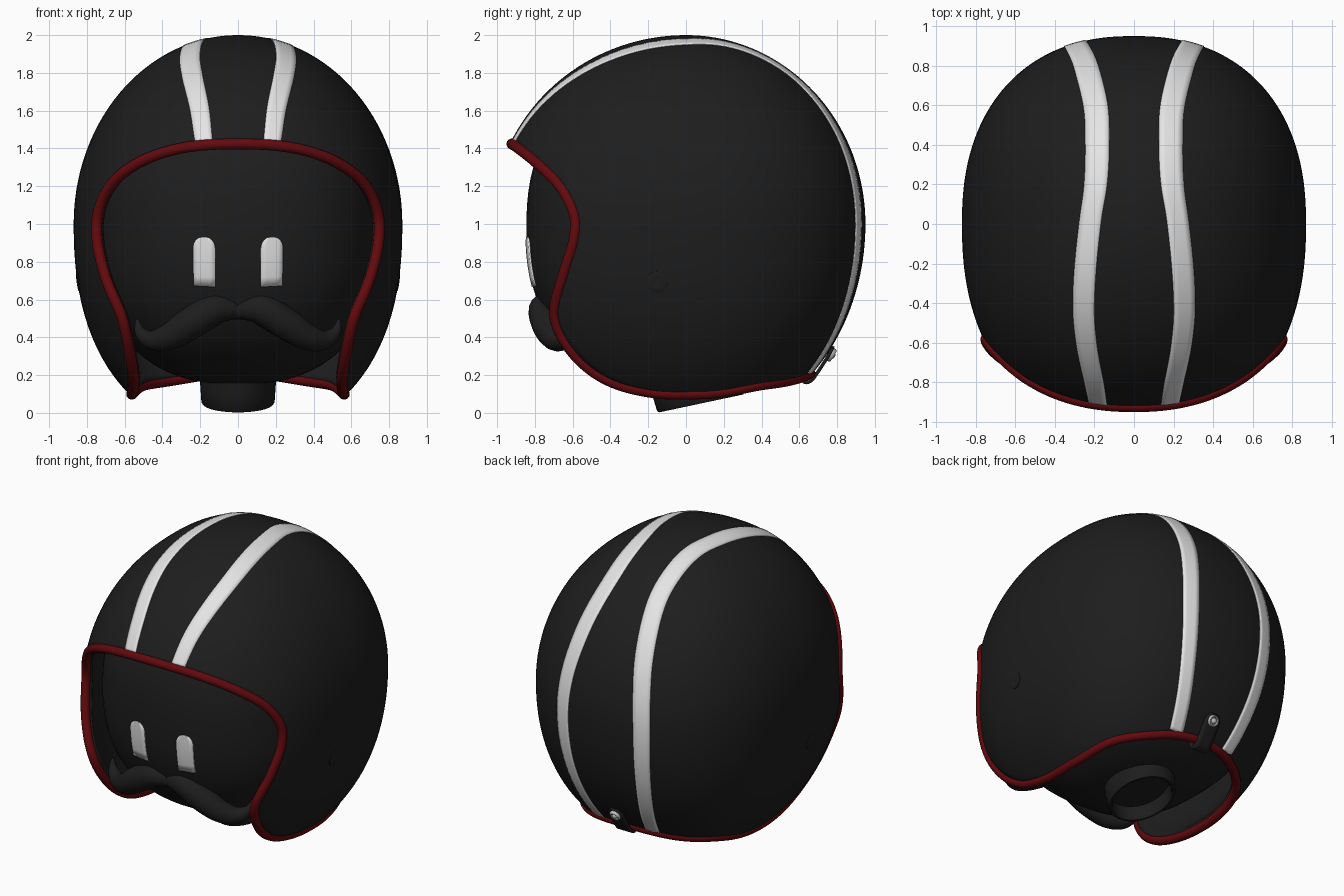
import bpy, bmesh, math
from mathutils import Vector, Matrix

if "Cube" in bpy.data.objects:
    bpy.data.objects.remove(bpy.data.objects["Cube"])

def mat(name, rgb):
    m = bpy.data.materials.new(name)
    m.diffuse_color = (*rgb, 1)
    m.use_nodes = True
    m.node_tree.nodes["Principled BSDF"].inputs["Base Color"].default_value = m.diffuse_color
    return m

BLACK = mat("charcoal", (0.0125, 0.0125, 0.0125))
WHITE = mat("off_white", (0.78, 0.78, 0.78))
RED = mat("dark_red", (0.125, 0.003, 0.004))
STEEL = mat("steel", (0.5, 0.5, 0.5))

C = Vector((0, 0, 1.0))      # shell centre
HC = Vector((0, -0.015, 0.98))  # head centre

def radial(d, rx, ry, rz, p, q):
    """Distance to a rounded superellipsoid along direction d."""
    a = (abs(d.x / rx) ** p + abs(d.y / ry) ** p) ** (1 / p)
    return (a ** q + abs(d.z / rz) ** q) ** (-1 / q)

def on_shell(p, off=0.0):
    d = (Vector(p) - C).normalized()
    w = d.x ** 2 / max(d.x ** 2 + d.y ** 2, 1e-9)
    q = 2 + 0.3 * w if d.z < 0 else 2
    front = 1.03 + 0.17 * max(-d.z, 0)
    r = radial(d, 0.87, front if d.y < 0 else 0.95, 1.0 if d.z > 0 else 1.115, 2.3, q)
    return C + d * (r + off)

def on_head(p, off=0.0):
    d = (Vector(p) - HC).normalized()
    return HC + d * (radial(d, 0.76, 0.83, 0.83, 2.5, 2.4) + off)

def spline(pts, n, closed=False):
    """Catmull-Rom through points of any dimension."""
    P = [Vector(p) for p in pts]
    k = len(P)
    get = (lambda i: P[i % k]) if closed else (lambda i: P[min(max(i, 0), k - 1)])
    out = []
    for i in range(k if closed else k - 1):
        a, b, c, d = get(i - 1), get(i), get(i + 1), get(i + 2)
        for j in range(n):
            t = j / n
            out.append(0.5 * (2 * b + (c - a) * t + (2 * a - 5 * b + 4 * c - d) * t * t
                              + (3 * b - a - 3 * c + d) * t ** 3))
    if not closed:
        out.append(P[-1].copy())
    return out

def finish(ob, m, angle=45):
    ob.data.materials.clear()
    ob.data.materials.append(m)
    bpy.ops.object.select_all(action='DESELECT')
    ob.select_set(True)
    bpy.context.view_layer.objects.active = ob
    bpy.ops.object.shade_smooth_by_angle(angle=math.radians(angle))
    return ob

def from_bm(name, bm, m, centre=None, solid=0.0):
    """Turn a bmesh into an object, facing away from centre, optionally thickened inward."""
    bm.normal_update()
    if centre is not None and sum(f.normal.dot(f.calc_center_median() - centre) for f in bm.faces) < 0:
        bmesh.ops.reverse_faces(bm, faces=bm.faces[:])
    me = bpy.data.meshes.new(name)
    bm.to_mesh(me)
    bm.free()
    ob = bpy.data.objects.new(name, me)
    bpy.context.collection.objects.link(ob)
    finish(ob, m)
    if solid:
        s = ob.modifiers.new("thickness", 'SOLIDIFY')
        s.thickness, s.offset = solid, -1
    return ob

def grid(name, rows, m, centre, solid=0.0, wrap=False):
    bm = bmesh.new()
    V = [[bm.verts.new(p) for p in r] for r in rows]
    n = len(rows[0])
    for a, b in zip(V, V[1:]):
        for i in range(n if wrap else n - 1):
            j = (i + 1) % n
            bm.faces.new((a[i], a[j], b[j], b[i]))
    bmesh.ops.remove_doubles(bm, verts=bm.verts[:], dist=1e-5)
    return from_bm(name, bm, m, centre, solid)

def tube(name, pts, radii, m, closed=False, res=5):
    cu = bpy.data.curves.new(name, 'CURVE')
    cu.dimensions, cu.bevel_depth, cu.bevel_resolution, cu.use_fill_caps = '3D', 1.0, res, True
    sp = cu.splines.new('POLY')
    sp.points.add(len(pts) - 1)
    for q, p, r in zip(sp.points, pts, radii):
        q.co, q.radius = (*p, 1), r
    sp.use_cyclic_u = closed
    ob = bpy.data.objects.new(name, cu)
    bpy.context.collection.objects.link(ob)
    bpy.ops.object.select_all(action='DESELECT')
    ob.select_set(True)
    bpy.context.view_layer.objects.active = ob
    bpy.ops.object.convert(target='MESH')
    return finish(bpy.context.object, m, 60)

# Rim line of the shell: brow, cheek, ear flap, nape
half = [(0, -.935, 1.43), (.3, -.895, 1.405), (.52, -.80, 1.33), (.67, -.675, 1.21), (.735, -.59, 1.06),
        (.73, -.58, .92), (.68, -.625, .74), (.62, -.70, .5), (.60, -.62, .27), (.585, -.44, .12),
        (.58, -.18, .07), (.57, .1, .085), (.49, .4, .15), (.25, .6, .198), (0, .66, .205)]
loop = half + [(-x, y, z) for x, y, z in half[-2:0:-1]]
rim = [on_shell(p) for p in spline(loop, 8, True)]

# Shell: great-circle arcs from the crown's back to the rim
pole = Vector((0, .64, .77)).normalized()
rows = [[on_shell(C + pole.slerp((p - C).normalized(), k / 44)) for p in rim] for k in range(45)]
grid("helmet_shell", rows, BLACK, C, 0.05, True)

# Red edge trim
tube("edge_trim", [p - (p - C).normalized() * 0.01 for p in rim], [0.029] * len(rim), RED, True)

# Racing stripes (x centre, y, z, half width)
path = [(.183, -.92, 1.44, .048), (.207, -.8, 1.62, .053), (.245, -.6, 1.79, .057), (.255, -.4, 1.88, .058),
        (.225, 0, 1.97, .059), (.195, .2, 1.955, .061), (.185, .4, 1.88, .062), (.195, .6, 1.75, .063),
        (.245, .8, 1.48, .063), (.285, .89, 1.24, .061), (.30, .91, 1.0, .058), (.28, .86, .65, .053),
        (.24, .76, .4, .05), (.2, .64, .22, .048)]
for s, side in ((-1, "left"), (1, "right")):
    rows = [[on_shell((s * (x + w * (k / 2 - 1)), y, z), .004) for k in range(5)]
            for x, y, z, w in spline(path, 6)]
    grid("stripe_" + side, rows, WHITE, C, 0.004)

# Head inside the helmet
bm = bmesh.new()
bmesh.ops.create_uvsphere(bm, u_segments=64, v_segments=40, radius=1)
for v in bm.verts:
    v.co = on_head(HC + v.co)
from_bm("head", bm, BLACK, HC)

# Eyes: upright plates with arched tops, hugging the face
for s, side in ((-1, "left"), (1, "right")):
    rows = []
    for z, w in [(.668, .06), (.72, .06), (.78, .06), (.83, .06), (.875, .06), (.897, .056),
                 (.915, .045), (.928, .029), (.933, .009)]:
        rows.append([on_head((s * .178 + w * (k / 2 - 1), -.83 + .25 * (z - .93) ** 2, z), .009)
                     for k in range(5)])
    grid("eye_" + side, rows, WHITE, HC, 0.009)

# Moustache: tapered swept tube with upturned ends
mh = [(0, -.745, .54, .045), (.05, -.75, .548, .062), (.13, -.75, .545, .084), (.25, -.735, .475, .085),
      (.36, -.70, .405, .072), (.45, -.655, .385, .054), (.515, -.62, .425, .032), (.535, -.60, .495, .008)]
ms = spline([(-x, y, z, r) for x, y, z, r in mh[:0:-1]] + mh, 6)
tube("moustache", [p[:3] for p in ms], [p[3] for p in ms], BLACK, res=6)

def lathe(name, prof, m, M, n=40):
    rows = [[M @ Vector((r * math.cos(6.283185307 * i / n), r * math.sin(6.283185307 * i / n), z))
             for i in range(n)] for r, z in prof]
    ob = grid(name, rows, m, None, wrap=True)
    bm = bmesh.new()
    bm.from_mesh(ob.data)
    bmesh.ops.recalc_face_normals(bm, faces=bm.faces[:])
    bm.to_mesh(ob.data)
    bm.free()
    return ob

# Hollow oval neck socket, tilted back
lathe("neck", [(0, .25), (.2, .25), (.2, .1), (.194, .01), (.187, 0), (.176, 0), (.168, .012), (.168, .1), (0, .1)],
      BLACK, Matrix.Translation((0, .08, .05)) @ Matrix.Rotation(math.radians(12), 4, 'X')
      @ Matrix.Diagonal((1, 1.22, 1, 1)))

# Nearly flush side studs, set square to the shell
for s, side in ((-1, "left"), (1, "right")):
    q = Vector((s * .83, -.15, .70))
    p = on_shell(q)
    n = (on_shell(q + Vector((0, .03, 0))) - p).cross(on_shell(q + Vector((0, 0, .03))) - p)
    n = n if n.x * s > 0 else -n
    M = Matrix.Translation(p) @ n.to_track_quat('Z', 'Y').to_matrix().to_4x4()
    lathe("side_stud_" + side, [(0, -.02), (.058, -.02), (.056, .002), (.045, .006), (.025, .004), (0, .003)],
          BLACK, M, 28)

# Strap tab folded round the nape edge
tab = [(.60, .23, .055), (.60, .18, .055), (.63, .152, .055), (.67, .165, .055), (.708, .215, .055),
       (.75, .28, .055), (.773, .32, .05), (.787, .35, .028)]
rows = [[Vector((w * (k / 2 - 1), y, z)) for k in range(5)] for y, z, w in spline(tab, 4)]
grid("strap_tab", rows, BLACK, Vector((0, .66, .25)), 0.018)

# Snap fastener
M = Matrix.Translation((0, .768, .308)) @ Vector((0, .85, -.52)).to_track_quat('Z', 'Y').to_matrix().to_4x4()
lathe("snap", [(0, -.01), (.038, -.01), (.038, .008), (.032, .016), (.026, .014), (.022, .006),
               (.018, .006), (.015, .017), (.008, .022), (0, .023)], STEEL, M, 28)
